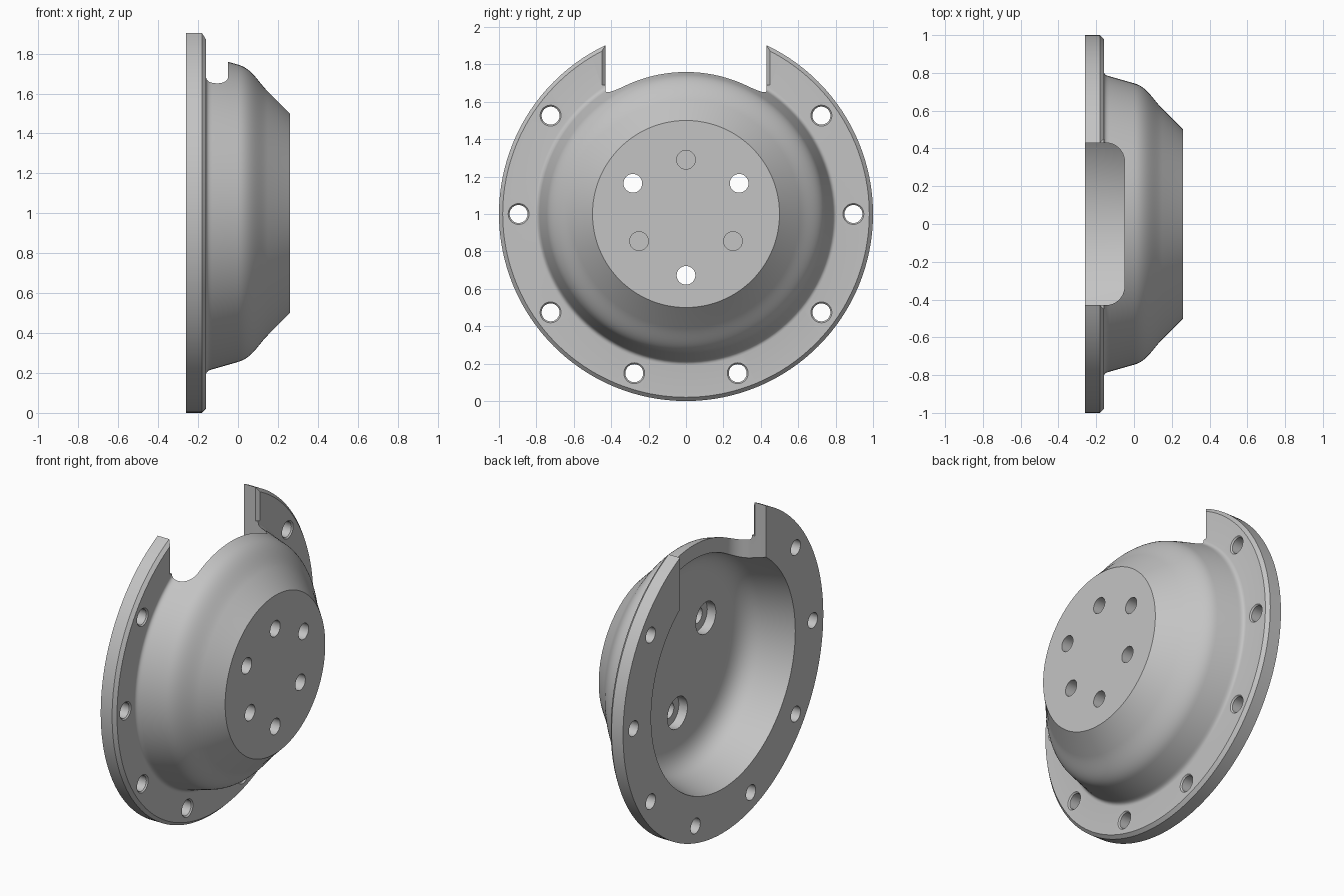
import bpy, bmesh, math
from mathutils import Matrix, Vector
from mathutils.geometry import interpolate_bezier

if "Cube" in bpy.data.objects:
    bpy.data.objects.remove(bpy.data.objects["Cube"])

grey = bpy.data.materials.new("cast grey")
grey.use_nodes = True
colour = (0.55, 0.55, 0.55, 1)
grey.diffuse_color = colour
grey.node_tree.nodes["Principled BSDF"].inputs["Base Color"].default_value = colour


def make(name, bm):
    bmesh.ops.remove_doubles(bm, verts=bm.verts, dist=1e-4)
    bmesh.ops.recalc_face_normals(bm, faces=bm.faces)
    mesh = bpy.data.meshes.new(name)
    bm.to_mesh(mesh)
    bm.free()
    mesh.materials.append(grey)
    obj = bpy.data.objects.new(name, mesh)
    bpy.context.collection.objects.link(obj)
    return obj


def lathe(name, profile, steps, y=0, z=1):
    """Turn an (x, radius) profile about an axis parallel to x."""
    bm = bmesh.new()
    verts = [bm.verts.new((x, 0, r)) for x, r in profile]
    edges = [bm.edges.new(pair) for pair in zip(verts, verts[1:])]
    bmesh.ops.spin(bm, geom=verts + edges, cent=(0, 0, 0), axis=(1, 0, 0),
                   angle=math.tau, steps=steps)
    bmesh.ops.transform(bm, matrix=Matrix.Translation((0, y, z)), verts=bm.verts)
    return make(name, bm)


def prism(name, outline, low, high):
    """Extrude an (x, y) outline upwards."""
    bm = bmesh.new()
    face = bm.faces.new([bm.verts.new((x, y, low)) for x, y in outline])
    new = bmesh.ops.extrude_face_region(bm, geom=[face])["geom"]
    bmesh.ops.translate(bm, vec=(0, 0, high - low),
                        verts=[g for g in new if isinstance(g, bmesh.types.BMVert)])
    return make(name, bm)


def bend(a, b, c, d, count):
    points = [Vector((*p, 0)) for p in (a, b, c, d)]
    return [(p.x, p.y) for p in interpolate_bezier(*points, count)]


# Flanged dome with a hollow back
back, front, floor = -0.26, 0.26, 0.06
outer = [(back, 0.72), (back, 1), (-0.18, 1), (-0.16, 0.98)]
outer += bend((-0.16, 0.81), (-0.16, 0.795), (-0.15, 0.787), (-0.13, 0.782), 6)
outer += bend((0, 0.745), (0.07, 0.726), (0.1, 0.66), (0.15, 0.61), 14)
outer += [(front, 0.5), (front, 0)]
inner = [(floor, 0)]
inner += bend((floor, 0.5), (floor, 0.59), (0.02, 0.652), (-0.06, 0.672), 14)
inner += [(back, 0.72)]
housing = lathe("flanged_housing", outer + inner, 128)

cutters = []

# Notch through the top of the flange and shell, with rounded corners
half, depth, radius = 0.43, -0.05, 0.1
side = [(-0.5, half)]
for i in range(13):
    a = math.pi / 2 * (1 - i / 12)
    side.append((depth - radius + radius * math.cos(a),
                 half - radius + radius * math.sin(a)))
outline = side + [(x, -y) for x, y in reversed(side)]
cutters.append(prism("notch_cutter", outline, 1.4, 2.2))

# Chamfers on the notch edges of the flange
for s in (-1, 1):
    wedge = [(-0.2, 0.41), (-0.16, 0.45), (-0.12, 0.45), (-0.12, 0.41)]
    cutters.append(prism("chamfer_cutter", [(x, s * y) for x, y in wedge], 1.69, 2.2))

# Ten-position bolt circle, leaving out the two positions in the notch
flange_hole = [(-0.4, 0), (-0.4, 0.048), (-0.168, 0.048), (-0.15, 0.066), (-0.15, 0)]
for i in range(10):
    a = math.radians(36 * i)
    if i not in (2, 3):
        cutters.append(lathe("flange_hole_cutter", flange_hole, 32,
                             0.895 * math.cos(a), 1 + 0.895 * math.sin(a)))

# Face holes: three counterbored through holes alternate with three blind ones
through = [(-0.02, 0), (-0.02, 0.1), (0.12, 0.1), (0.12, 0.05), (0.4, 0.05), (0.4, 0)]
blind = [(0.16, 0), (0.16, 0.05), (0.4, 0.05), (0.4, 0)]
for i in range(6):
    a = math.radians(30 + 60 * i)
    shape, ring = (blind, 0.29) if i % 2 else (through, 0.328)
    cutters.append(lathe("face_hole_cutter", shape, 32,
                         ring * math.cos(a), 1 + ring * math.sin(a)))

# Cut everything, then drop the cutters
bpy.ops.object.select_all(action="DESELECT")
bpy.context.view_layer.objects.active = housing
housing.select_set(True)
for cutter in cutters:
    cutter.hide_render = True
    mod = housing.modifiers.new("cut", "BOOLEAN")
    mod.operation = "DIFFERENCE"
    mod.solver = "EXACT"
    mod.object = cutter
    bpy.ops.object.modifier_apply(modifier=mod.name)
    bpy.data.objects.remove(cutter)

bpy.ops.object.shade_smooth_by_angle(angle=math.radians(30))
